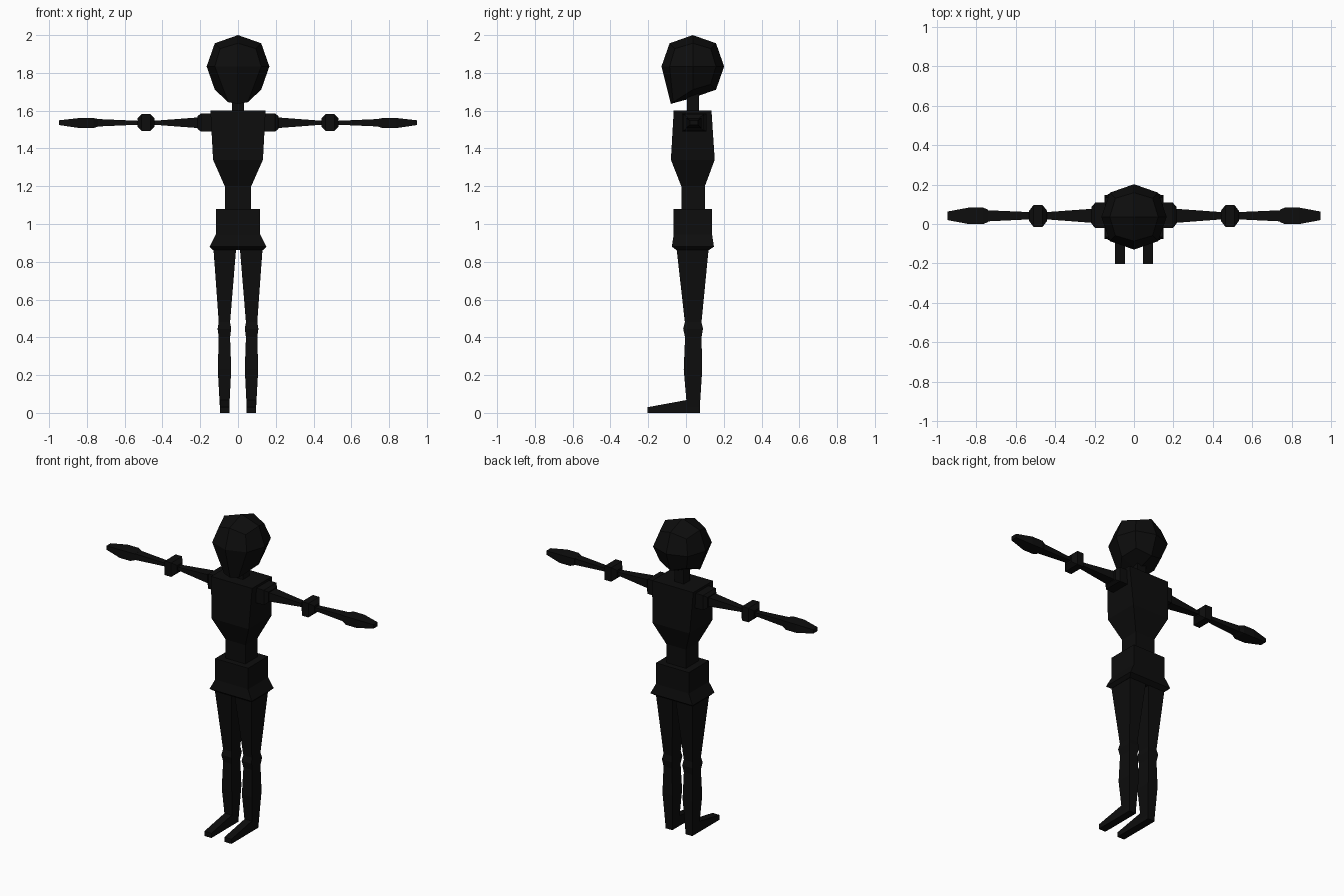
import bpy, bmesh

black = bpy.data.materials.new("matte_black")
black.diffuse_color = (0.004, 0.004, 0.004, 1)


def finish(name, bm, mirror=False):
    bmesh.ops.recalc_face_normals(bm, faces=bm.faces[:])
    mesh = bpy.data.meshes.new(name)
    bm.to_mesh(mesh)
    bm.free()
    mesh.materials.append(black)
    obj = bpy.data.objects.new(name, mesh)
    bpy.context.collection.objects.link(obj)
    if mirror:
        obj.modifiers.new("Mirror", 'MIRROR').use_mirror_merge = False
    return obj


def loft(name, rings, axis='Z', mirror=False):
    """Four-sided tube. Each ring: position on the axis, then the low/high limits
    of the two other directions (x, y for Z; y, z for X; x, z for Y)."""
    place = {'Z': lambda t, a, b: (a, b, t),
             'X': lambda t, a, b: (t, a, b),
             'Y': lambda t, a, b: (a, t, b)}[axis]
    bm = bmesh.new()
    loops = []
    for t, a0, a1, b0, b1 in rings:
        loops.append([bm.verts.new(place(t, a, b))
                      for a, b in ((a0, b0), (a1, b0), (a1, b1), (a0, b1))])
    for low, high in zip(loops, loops[1:]):
        for i in range(4):
            j = (i + 1) % 4
            bm.faces.new((low[i], low[j], high[j], high[i]))
    bm.faces.new(loops[0])
    bm.faces.new(loops[-1])
    return finish(name, bm, mirror)


# Head: rounded cube with the front lower edge drawn down into a chin
bm = bmesh.new()
bmesh.ops.create_cube(bm, size=2)
bmesh.ops.subdivide_edges(bm, edges=bm.edges[:], cuts=1, use_grid_fill=True)
for v in bm.verts:
    sx, sy, sz = (round(c) for c in v.co)
    r = 0.166 * {1: 1.0, 2: 0.74, 3: 0.57}[abs(sx) + abs(sy) + abs(sz)]
    v.co = (sx * r, 0.036 + sy * r, 1.834 + sz * r)
    if sz < 0 and sy < 0:
        v.co = (sx * 0.052, -0.08 + 0.012 * abs(sx), 1.636 + 0.009 * abs(sx))
finish("head", bm)

# Neck and trunk
loft("neck", [(1.59, -.033, .033, .005, .07), (1.70, -.033, .033, .005, .07)])
loft("chest", [(1.20, -.07, .07, -.025, .10),
               (1.34, -.132, .132, -.08, .152),
               (1.60, -.146, .146, -.065, .135)])
loft("waist", [(1.07, -.07, .07, -.025, .10), (1.21, -.07, .07, -.025, .10)])
loft("hips", [(.94, -.117, .117, -.065, .138), (1.08, -.117, .117, -.065, .138)])
loft("hip_flare", [(.862, -.132, .132, -.05, .122),
                   (.88, -.15, .15, -.075, .148),
                   (.945, -.117, .117, -.065, .138)])

# Arms
loft("shoulder", [(.13, -.02, .108, 1.49, 1.585),
                  (.197, -.02, .108, 1.49, 1.585),
                  (.215, .0, .088, 1.503, 1.57)], 'X', True)
loft("upper_arm", [(.20, .005, .078, 1.507, 1.565),
                   (.45, .024, .06, 1.526, 1.546)], 'X', True)
loft("elbow", [(.442, .015, .068, 1.515, 1.56),
               (.464, -.015, .096, 1.492, 1.582),
               (.510, -.015, .096, 1.492, 1.582),
               (.532, .015, .068, 1.515, 1.56)], 'X', True)
loft("forearm", [(.52, .024, .06, 1.526, 1.546),
                 (.75, .013, .07, 1.516, 1.556)], 'X', True)
loft("hand", [(.74, .010, .072, 1.516, 1.556),
              (.765, .0, .083, 1.508, 1.561),
              (.84, .0, .083, 1.508, 1.561),
              (.948, .02, .063, 1.524, 1.549)], 'X', True)

# Legs: thigh, knee and calf in one run
loft("leg", [(.03, .046, .096, .005, .073),
             (.23, .036, .107, -.012, .086),
             (.40, .042, .102, -.005, .082),
             (.445, .036, .108, -.015, .09),
             (.48, .042, .102, -.006, .082),
             (.87, .010, .130, -.05, .12)], 'Z', True)
loft("foot", [(-.204, .046, .096, 0, .03),
              (.003, .046, .096, 0, .068),
              (.073, .046, .096, 0, .068)], 'Y', True)
